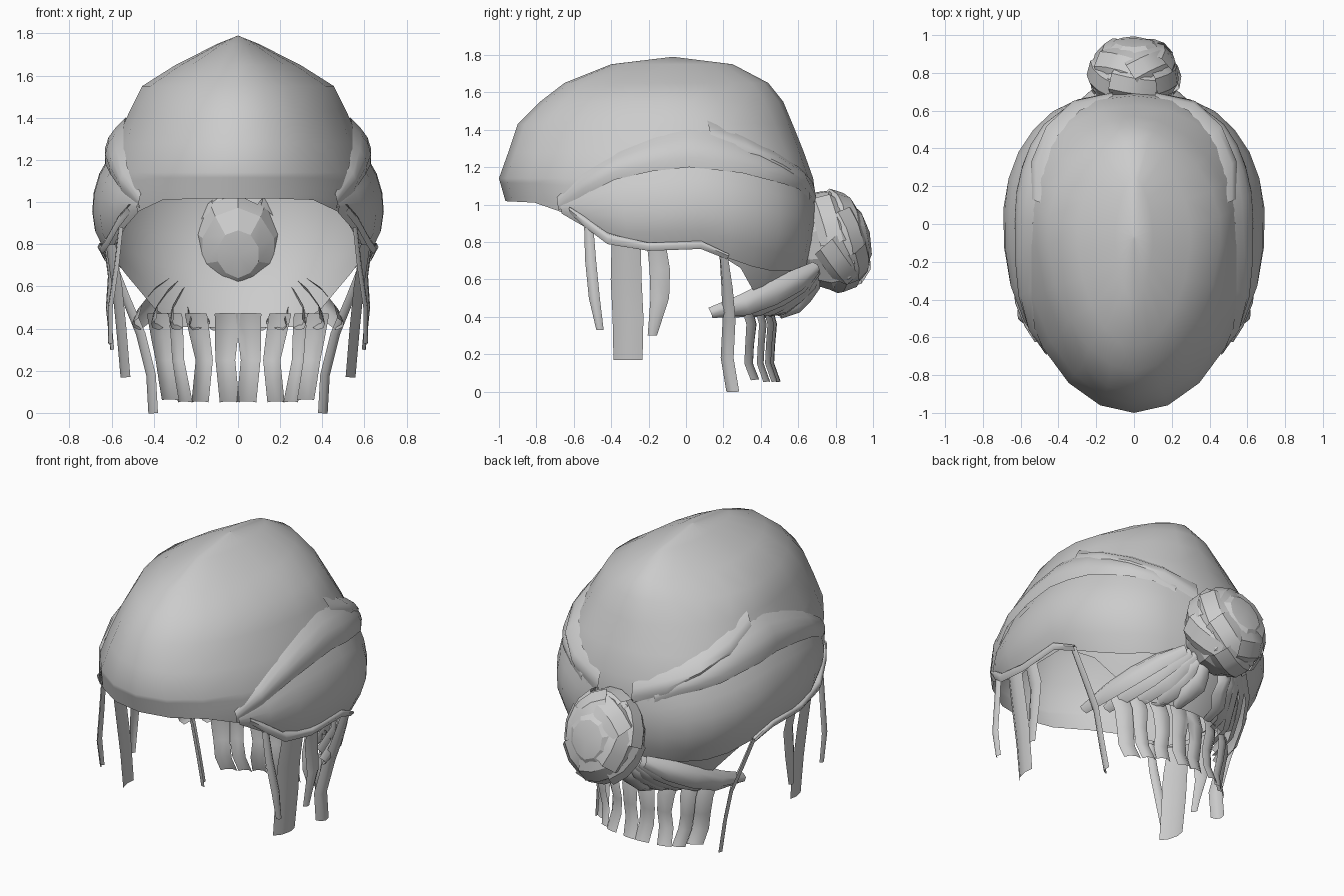
import bpy, math, random
from mathutils import Vector, Matrix

if "Cube" in bpy.data.objects:
    bpy.data.objects.remove(bpy.data.objects["Cube"])

random.seed(4)

# Skull rings: z, front y, back y, half width
RINGS = [(0.38, -0.60, 0.50, 0.46), (0.55, -0.80, 0.60, 0.53), (0.70, -0.90, 0.66, 0.60),
         (0.85, -0.93, 0.69, 0.65), (1.00, -0.96, 0.70, 0.66), (1.14, -1.00, 0.68, 0.64),
         (1.28, -0.95, 0.63, 0.59), (1.43, -0.90, 0.57, 0.52), (1.55, -0.78, 0.52, 0.46),
         (1.65, -0.65, 0.44, 0.30), (1.75, -0.40, 0.25, 0.10), (1.79, -0.07, -0.07, 0.0)]
# Lower hairline: y, z
RIM = [(-1, 1.02), (-0.8, 1.01), (-0.65, 0.96), (-0.5, 0.85), (-0.3, 0.76), (-0.1, 0.77),
       (0.1, 0.78), (0.22, 0.73), (0.36, 0.63), (0.47, 0.50), (0.56, 0.41), (0.8, 0.40)]


def lerp_table(table, t):
    if t <= table[0][0]:
        return table[0][1:]
    for a, b in zip(table, table[1:]):
        if t <= b[0]:
            f = (t - a[0]) / (b[0] - a[0])
            return [p + (q - p) * f for p, q in zip(a[1:], b[1:])]
    return table[-1][1:]


def skull(phi, z, out=0.0):
    """Point on the hair surface; phi runs from the front (0) to the back (pi)."""
    yf, yb, w = lerp_table(RINGS, z)
    c = 0.0 if z < 1.5 else (yf + yb) / 2 * min(1, (z - 1.5) / 0.29)
    s, k = max(math.sin(phi), 0), math.cos(phi)
    high = min(1, max(0, (z - 1.2) / 0.35))      # the crown is flatter at its corners
    if k > 0:
        e = 1 + 0.06 * high
        x, y = w * s ** e, c - (c - yf) * k ** e
    else:
        e = 0.9 + 0.25 * high
        x, y = w * s ** e, c + (yb - c) * (-k) ** e
    p = Vector((x if phi < math.pi - 1e-4 else 0, y, z))
    n = Vector((p.x / 0.5, p.y, (z - 1.0) * 0.8))
    return p + n.normalized() * out


def rim(phi):
    return lerp_table(RIM, skull(phi, 1.0).y)[0]


def make(name, verts, faces, mirror=True, angle=40):
    me = bpy.data.meshes.new(name)
    me.from_pydata([tuple(v) for v in verts], [], faces)
    ob = bpy.data.objects.new(name, me)
    bpy.context.collection.objects.link(ob)
    bpy.ops.object.select_all(action='DESELECT')
    bpy.context.view_layer.objects.active = ob
    ob.select_set(True)
    bpy.ops.object.shade_smooth_by_angle(angle=math.radians(angle))
    if mirror:
        ob.modifiers.new("mirror", 'MIRROR').merge_threshold = 0.002
    return ob


def grid(name, rows, **kw):
    n = len(rows[0])
    faces = [(i * n + j, i * n + j + 1, (i + 1) * n + j + 1, (i + 1) * n + j)
             for i in range(len(rows) - 1) for j in range(n - 1)]
    return make(name, [v for r in rows for v in r], faces, **kw)


def side_layer(name, p0, p1, low, high, bulge, cols=11, rows=5):
    """Puffed layer lying on the skull between two height curves."""
    out = []
    for i in range(cols):
        u = i / (cols - 1)
        phi = p0 + (p1 - p0) * u
        a, b = low(phi, u), high(phi, u)
        out.append([skull(phi, a + (b - a) * j / rows,
                          bulge * math.sin(math.pi * (0.12 + 0.88 * j / rows)) * min(1, 5 * u + .2, 5 * (1 - u) + .2))
                    for j in range(rows + 1)])
    return grid(name, out)


def lock(name, pts, widths, side, bow=0.02, mirror=True):
    """Bowed hair card along a path."""
    side = Vector(side).normalized()
    rows = []
    for i, (p, w) in enumerate(zip(pts, widths)):
        p = Vector(p)
        t = Vector(pts[min(i + 1, len(pts) - 1)]) - Vector(pts[max(i - 1, 0)])
        n = side.cross(t).normalized()
        if n.dot(Vector((p.x, p.y, 0))) < 0:
            n.negate()
        rows.append([p - side * w / 2, p - side * w / 5 + n * bow,
                     p + side * w / 5 + n * bow, p + side * w / 2])
    return grid(name, rows, mirror=mirror, angle=60)


# Main cap of hair
cap = []
for i in range(12):
    phi = math.pi * i / 11
    r = rim(phi)
    col = [r + (1.14 - r) * j / 5 for j in range(5)] + [1.14, 1.28, 1.43, 1.55, 1.65, 1.75, 1.79]
    cap.append([skull(phi, z) for z in col])
grid("hair_cap", cap)

# Layers swept back over the ears and above
LOBE_TOP = [(-0.7, 0.99), (-0.5, 1.10), (-0.3, 1.19), (0, 1.23), (0.3, 1.20), (0.6, 1.12), (0.7, 1.02)]
LOBE_LOW = [(-0.7, 0.97), (-0.5, 0.85), (-0.3, 0.76), (0.1, 0.78), (0.25, 0.71), (0.45, 0.65), (0.7, 0.65)]
yy = lambda phi: skull(phi, 1.0).y
lobe_top = lambda phi, u: lerp_table(LOBE_TOP, yy(phi))[0]
side_layer("ear_layer", 0.8, 2.95, lambda p, u: lerp_table(LOBE_LOW, yy(p))[0], lobe_top, 0.037)
side_layer("upper_side_layer", 0.78, 2.8, lambda p, u: lobe_top(p, u) - 0.03,
           lambda p, u: lobe_top(p, u) + 0.04 + 0.14 * math.sin(math.pi * u), 0.035, rows=4)
side_layer("back_swept_layer", 1.8, 3.0, lambda p, u: 1.34 - 0.34 * u,
           lambda p, u: 1.45 - 0.33 * u, 0.04, cols=5, rows=3)

# Rolled lock along the hairline from temple to ear
lock("temple_lock", [(0.50, -0.62, 0.97), (0.55, -0.54, 0.91), (0.60, -0.42, 0.82), (0.63, -0.2, 0.775),
                     (0.64, 0.08, 0.785), (0.61, 0.22, 0.72)],
     [0.04, 0.07, 0.07, 0.05, 0.05, 0.03], (-0.5, 0, 1), 0.025)

# Nape locks gathered up towards the bun
for k in range(5):
    f = k / 4
    a = Vector((0.47 - 0.36 * f, 0.13 + 0.37 * f, 0.42))
    c = Vector((0.20 - 0.14 * f, 0.69, 0.66 - 0.03 * f))
    b = (a + c) / 2 + Vector((0.05 * (1 - f), 0.05, -0.01))
    lock("nape_lock", [a, (a + b) / 2 + Vector((.02, .02, -.01)), b, (b + c) / 2 + Vector((.01, .02, 0)), c],
         [0.06, 0.12, 0.14, 0.12, 0.07], (0.5 * f + 0.1, -0.4 * (1 - f), 1 - 0.6 * f), 0.03)

# Loose strands hanging behind the neck
lock("long_neck_strand", [(0.60, 0.20, 0.74), (0.53, 0.22, 0.55), (0.46, 0.23, 0.38), (0.41, 0.22, 0.18), (0.40, 0.25, 0.0)],
     [0.05, 0.07, 0.08, 0.08, 0.08], (0.5, 0.85, 0), 0.02)
# upper x, middle x, lower x, y, width, end height
for xa, xb, xc, y, w, end in [(0.38, 0.35, 0.32, 0.34, 0.11, 0.06), (0.31, 0.29, 0.25, 0.40, 0.09, 0.05),
                              (0.20, 0.16, 0.18, 0.44, 0.10, 0.05), (0.05, 0.06, 0.04, 0.46, 0.11, 0.05)]:
    pts = [(xa, y - 0.02, 0.47), ((xa + xb) / 2, y + 0.01, 0.36), (xb, y, 0.25),
           ((xb + xc) / 2, y - 0.005, 0.15), (xc, y + 0.03, end)]
    lock("neck_strand", pts, [w * 1.1, w, w * 0.85, w * 0.85, w * 0.85], (1, -1.5 * xa, 0), 0.015)

# Strands hanging in front of the ears
lock("front_ear_strand", [(0.55, -0.52, 0.88), (0.57, -0.51, 0.7), (0.60, -0.49, 0.5), (0.60, -0.46, 0.33)],
     [0.05, 0.06, 0.06, 0.04], (0.2, 1, 0), 0.015)
lock("wide_ear_strand", [(0.60, -0.32, 0.80), (0.57, -0.32, 0.6), (0.55, -0.31, 0.4), (0.53, -0.31, 0.17)],
     [0.16, 0.17, 0.17, 0.16], (0.25, 1, 0), 0.02)
lock("outer_ear_strand", [(0.62, -0.16, 0.80), (0.60, -0.14, 0.65), (0.61, -0.14, 0.5), (0.59, -0.18, 0.30)],
     [0.10, 0.11, 0.10, 0.05], (0.1, 1, 0), 0.015)

# Bun: faceted core wrapped in overlapping locks
tilt = Matrix.Translation((0, 0.775, 0.80)) @ Matrix.Rotation(math.radians(14), 4, 'X')
RADII = Vector((0.235, 0.22, 0.27))
bpy.ops.mesh.primitive_uv_sphere_add(segments=10, ring_count=7, radius=1)
bun = bpy.context.object
bun.name = "bun"
face_back = Matrix.Rotation(math.radians(-90), 4, 'X')
for v in bun.data.vertices:
    v.co = tilt @ ((face_back @ v.co) * RADII * random.uniform(0.96, 1.01))
bpy.ops.object.shade_smooth_by_angle(angle=math.radians(20))
for k in range(12):
    # each lock arcs over the bun, turned a little at random
    ring, step = k // 6, k % 6
    turn = Matrix.Rotation(step * math.pi / 3 + ring * 0.5, 4, 'Y') @ Matrix.Rotation(
        (-0.1, -0.65)[ring], 4, 'X') @ Matrix.Rotation(random.uniform(-0.5, 0.5), 4, 'Z')
    rows = []
    for i in range(4):
        a = -0.55 + i * 0.37
        rows.append([tilt @ ((turn @ Vector((math.sin(a) * math.cos(b), math.sin(b), math.cos(a) * math.cos(b))))
                             * RADII * r)
                     for b, r in ((-0.4, 0.96), (-0.18, 1.07 - 0.02 * i), (0.18, 1.07 - 0.02 * i), (0.4, 0.96))])
    grid("bun_lock", rows, mirror=False, angle=25)
